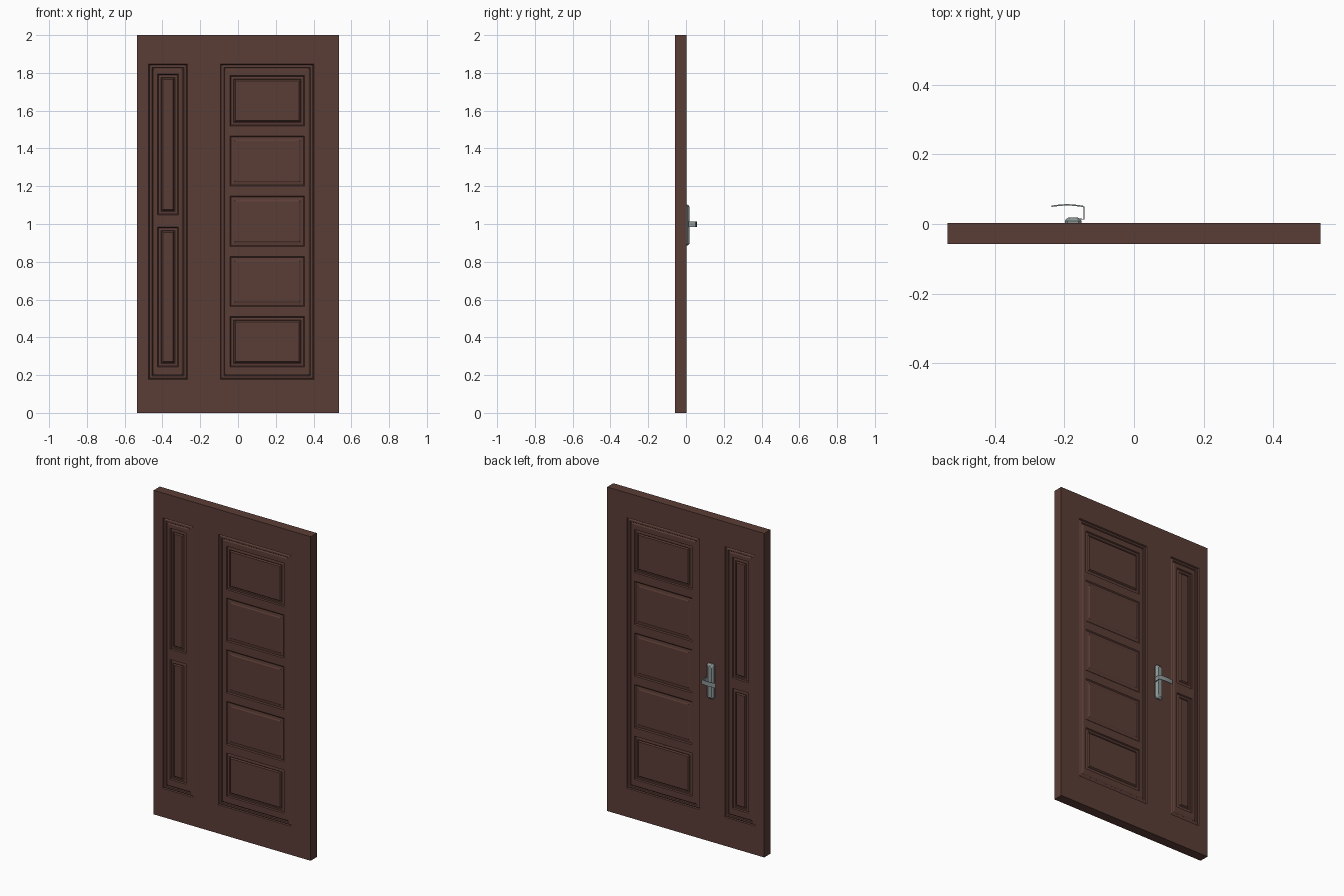
import bpy, bmesh, math
from mathutils import Vector

if "Cube" in bpy.data.objects:
    bpy.data.objects.remove(bpy.data.objects["Cube"])


def material(name, rgb):
    m = bpy.data.materials.new(name)
    m.diffuse_color = (*rgb, 1)
    m.use_nodes = True
    m.node_tree.nodes["Principled BSDF"].inputs["Base Color"].default_value = m.diffuse_color
    return m


def finish(bm, name, mat):
    bmesh.ops.remove_doubles(bm, verts=bm.verts, dist=1e-5)
    me = bpy.data.meshes.new(name)
    bm.to_mesh(me)
    bm.free()
    me.materials.append(mat)
    ob = bpy.data.objects.new(name, me)
    bpy.context.collection.objects.link(ob)
    return ob


def quad(bm, pts, out):
    f = bm.faces.new([bm.verts.new(p) for p in pts])
    f.normal_update()
    if f.normal.dot(Vector(out)) < 0:
        f.normal_flip()


def corners(r, y):
    x0, x1, z0, z1 = r
    return [(x0, y, z0), (x1, y, z0), (x1, y, z1), (x0, y, z1)]


def inset(r, d):
    return (r[0] + d, r[1] - d, r[2] + d, r[3] - d)


def ring(bm, ra, ya, rb, yb, out):
    a, b = corners(ra, ya), corners(rb, yb)
    for i in range(4):
        j = (i + 1) % 4
        quad(bm, [a[i], a[j], b[j], b[i]], out)


def sheet(bm, r, holes, y, out):
    """Flat rectangle with rectangular openings, as a grid."""
    xs = sorted({v for q in [r] + holes for v in q[:2]})
    zs = sorted({v for q in [r] + holes for v in q[2:]})
    for x0, x1 in zip(xs, xs[1:]):
        for z0, z1 in zip(zs, zs[1:]):
            cx, cz = (x0 + x1) / 2, (z0 + z1) / 2
            if not any(h[0] < cx < h[1] and h[2] < cz < h[3] for h in holes):
                quad(bm, corners((x0, x1, z0, z1), y), out)


def moulding(bm, r, profile, y, s):
    """Sweep an (inset, depth) profile round a rectangle, return the inner one."""
    for (d0, h0), (d1, h1) in zip(profile, profile[1:]):
        ring(bm, inset(r, d0), y - s * h0, inset(r, d1), y - s * h1, (0, s, 0))
    return inset(r, profile[-1][0])


wood = material("dark_brown_wood", (0.105, 0.047, 0.037))
metal = material("grey_metal", (0.27, 0.31, 0.31))

# Door leaf with the same panelling on both faces
DOOR = (-0.536, 0.536, 0.0, 2.0)
FRONT, BACK = -0.057, 0.003
NARROW = (-0.473, -0.268, 0.177, 1.847)
WIDE = (-0.093, 0.402, 0.177, 1.847)
FRAME = [(0, 0), (0.004, 0.007), (0.010, 0.003), (0.018, 0.003),
         (0.022, 0.008), (0.030, 0.003)]
FIELD = [(0, 0.003), (0.004, 0.010), (0.018, 0.008), (0.022, 0.011), (0.028, 0.004)]
SOFT = [(0, 0.003), (0.006, 0.008), (0.022, 0.006), (0.028, 0.003)]

narrow_fields = [(-0.426, -0.316, 0.243, 0.984), (-0.426, -0.316, 1.048, 1.794)]
wide_fields = [(-0.042, 0.352, 0.243 + 0.319 * i, 0.510 + 0.319 * i) for i in range(5)]

bm = bmesh.new()
for y, s in ((FRONT, -1), (BACK, 1)):
    sheet(bm, DOOR, [NARROW, WIDE], y, (0, s, 0))
    for frame, fields in ((NARROW, narrow_fields), (WIDE, wide_fields)):
        inner = moulding(bm, frame, FRAME, y, s)
        sheet(bm, inner, fields, y - s * 0.003, (0, s, 0))
        for i, r in enumerate(fields):
            prof = SOFT if len(fields) == 5 and 0 < i < 4 else FIELD
            top = moulding(bm, r, prof, y, s)
            sheet(bm, top, [], y - s * prof[-1][1], (0, s, 0))
a, b = corners(DOOR, FRONT), corners(DOOR, BACK)
for i, out in enumerate([(0, 0, -1), (1, 0, 0), (0, 0, 1), (-1, 0, 0)]):
    j = (i + 1) % 4
    quad(bm, [a[i], a[j], b[j], b[i]], out)
finish(bm, "door_leaf", wood)


# Handle back plate: domed section with tapered ends
bm = bmesh.new()
layers = [(0, 0.002), (0, 0.009), (0.004, 0.014), (0.011, 0.019)]
outline = []
for d, y in layers:
    x0, x1, z0, z1 = inset((-0.199, -0.151, 0.886, 1.102), d)
    c = 0.008
    outline.append([bm.verts.new((x, y, z)) for x, z in (
        (x0 + c, z0), (x1 - c, z0), (x1, z0 + c), (x1, z1 - c),
        (x1 - c, z1), (x0 + c, z1), (x0, z1 - c), (x0, z0 + c))])
for lo, hi in zip(outline, outline[1:]):
    for i in range(8):
        j = (i + 1) % 8
        bm.faces.new([lo[i], lo[j], hi[j], hi[i]])
bm.faces.new(outline[0])
bm.faces.new(outline[-1])
bmesh.ops.recalc_face_normals(bm, faces=bm.faces)
finish(bm, "handle_plate", metal)

# Lever: thin strip that stands off the plate and bows outwards
T = 0.004
path = [(-0.160, 0.014), (-0.144, 0.014), (-0.144, 0.049)]
path += [(-0.148 - 0.089 * t / 8, 0.051 + 0.004 * math.sin(math.pi * t / 8))
         for t in range(9)]
bm = bmesh.new()
sections = []
for i, (x, y) in enumerate(path):
    p, q = Vector(path[max(i - 1, 0)]), Vector(path[min(i + 1, len(path) - 1)])
    t = (q - p).normalized()
    n = Vector((t.y, -t.x)) * T / 2
    sections.append([bm.verts.new((x + k * n.x, y + k * n.y, z))
                     for k, z in ((-1, 0.985), (1, 0.985), (1, 1.012), (-1, 1.012))])
for lo, hi in zip(sections, sections[1:]):
    for i in range(4):
        j = (i + 1) % 4
        bm.faces.new([lo[i], lo[j], hi[j], hi[i]])
bm.faces.new(sections[0])
bm.faces.new(sections[-1])
bmesh.ops.recalc_face_normals(bm, faces=bm.faces)
finish(bm, "handle_lever", metal)
